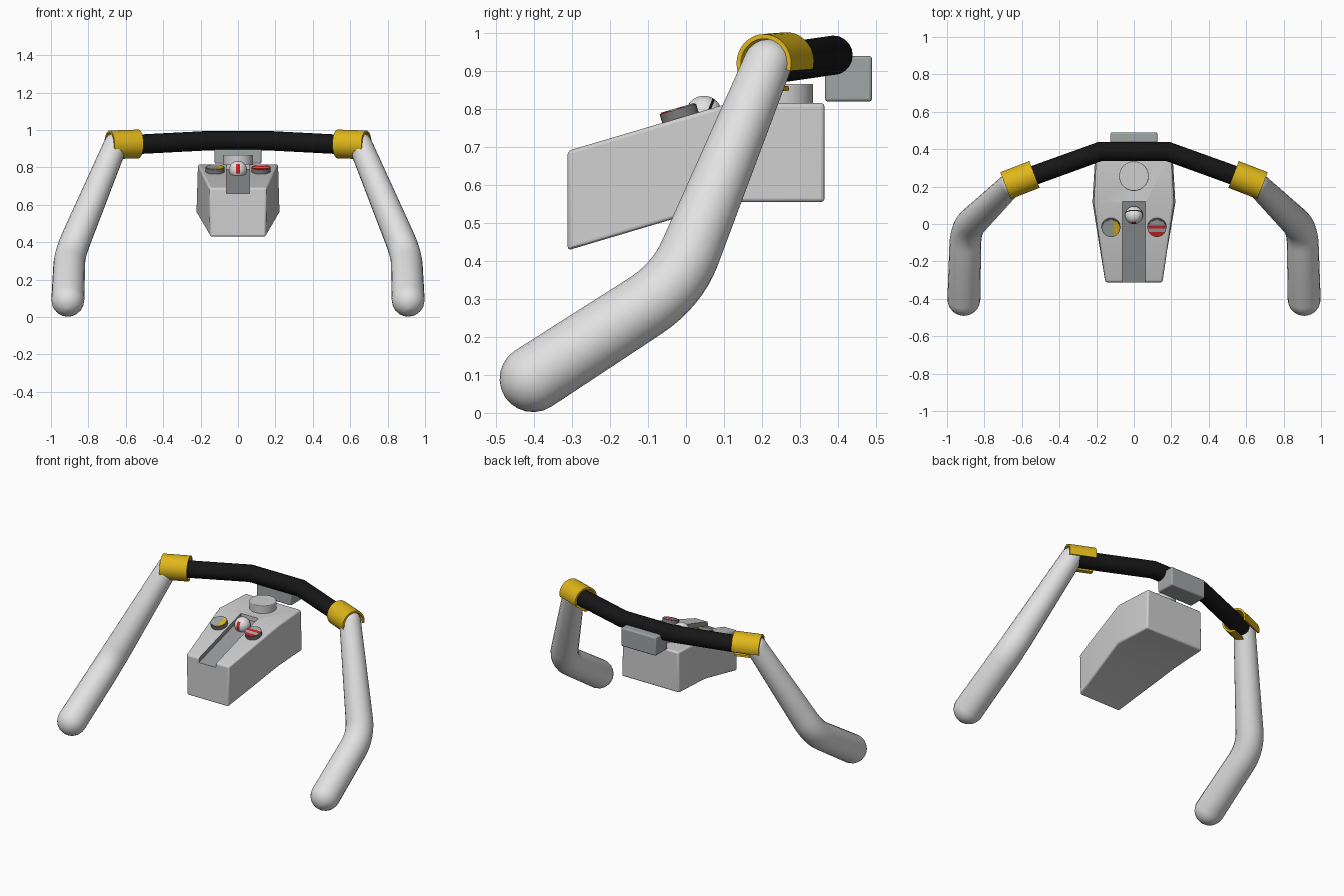
import bpy, bmesh, math
from mathutils import Vector, Matrix

if "Cube" in bpy.data.objects:
    bpy.data.objects.remove(bpy.data.objects["Cube"])


def material(name, r, g, b):
    m = bpy.data.materials.new(name)
    m.use_nodes = True
    m.diffuse_color = (r, g, b, 1)
    m.node_tree.nodes["Principled BSDF"].inputs["Base Color"].default_value = (r, g, b, 1)
    return m


WHITE = material("white", 0.76, 0.76, 0.76)
GREY = material("light grey", 0.62, 0.62, 0.62)
GROOVE = material("groove grey", 0.3, 0.31, 0.32)
STEEL = material("steel grey", 0.35, 0.38, 0.38)
YELLOW = material("yellow", 0.74, 0.47, 0.01)
BLACK = material("black", 0.008, 0.008, 0.008)
RED = material("red", 0.65, 0.015, 0.015)
DARK = material("dial grey", 0.2, 0.2, 0.2)


def activate(obj):
    bpy.ops.object.select_all(action='DESELECT')
    obj.select_set(True)
    bpy.context.view_layer.objects.active = obj


def finish(bm, name, mats, angle=30):
    bmesh.ops.recalc_face_normals(bm, faces=bm.faces)
    mesh = bpy.data.meshes.new(name)
    bm.to_mesh(mesh)
    bm.free()
    for m in mats:
        mesh.materials.append(m)
    obj = bpy.data.objects.new(name, mesh)
    bpy.context.collection.objects.link(obj)
    activate(obj)
    bpy.ops.object.shade_smooth_by_angle(angle=math.radians(angle))
    return obj


def bevel(obj, width):
    mod = obj.modifiers.new("Bevel", 'BEVEL')
    mod.width = width
    mod.segments = 3
    activate(obj)
    bpy.ops.object.modifier_apply(modifier=mod.name)


def loft(sections):
    """Join matching closed sections with quads and cap both ends."""
    bm = bmesh.new()
    rings = [[bm.verts.new(p) for p in s] for s in sections]
    n = len(rings[0])
    for a, b in zip(rings, rings[1:]):
        for i in range(n):
            bm.faces.new((a[i], a[(i + 1) % n], b[(i + 1) % n], b[i]))
    bm.faces.new(rings[0])
    bm.faces.new(rings[-1])
    return bm


def tube(name, points, mat):
    """Sweep a round section along (position, radius) pairs."""
    curve = bpy.data.curves.new(name, 'CURVE')
    curve.dimensions = '3D'
    curve.bevel_depth = 1
    curve.bevel_resolution = 8
    curve.use_fill_caps = True
    sp = curve.splines.new('POLY')
    sp.points.add(len(points) - 1)
    for p, (co, r) in zip(sp.points, points):
        p.co = (*co, 1)
        p.radius = r
    curve.materials.append(mat)
    obj = bpy.data.objects.new(name, curve)
    bpy.context.collection.objects.link(obj)
    activate(obj)
    bpy.ops.object.convert(target='MESH')
    bpy.ops.object.shade_smooth_by_angle(angle=math.radians(40))


def dome(centre, outward, r):
    steps = [math.radians(a) for a in (0, 15, 30, 45, 60, 75, 87)]
    return [(centre + outward * r * math.sin(a), r * math.cos(a)) for a in steps]


def split(bm, co, normal):
    bmesh.ops.bisect_plane(bm, geom=bm.verts[:] + bm.edges[:] + bm.faces[:],
                           plane_co=co, plane_no=normal)


# Side arms and the open clips that join them to the bar
for side, s in (("left", 1), ("right", -1)):
    foot = Vector((s * 0.91, -0.403, 0.09))
    knee = Vector((s * 0.9, -0.025, 0.335))
    top = Vector((s * 0.655, 0.215, 0.92))
    low, high = (knee - foot).normalized(), (top - knee).normalized()
    a, b = knee - low * 0.1, knee + high * 0.1
    bend = []
    for i in range(9):
        t = i / 8
        bend.append((a * (1 - t) ** 2 + knee * 2 * t * (1 - t) + b * t * t, 0.085 - 0.004 * t))
    tube(side + "_arm", dome(foot, -low, 0.088)[::-1] + bend + dome(top, high, 0.064), WHITE)

    axis = Vector((s * 0.93, -0.36, -0.03)).normalized()
    back = Vector((s * 0.36, 0.93, 0)).normalized()
    up = Vector((0, 0, 1))
    mid = Vector((s * 0.61, 0.235, 0.923))
    sections = []
    for i in range(33):
        t = math.radians(-15 + 290 * i / 32)
        out = back * math.cos(t) + up * math.sin(t)
        sections.append([mid + axis * h + out * r
                         for h, r in ((-0.083, 0.065), (-0.083, 0.077), (0.083, 0.077), (0.083, 0.065))])
    finish(loft(sections), side + "_clip", [YELLOW])

# Black cross bar
half = [(0.18, 0.388, 0.942), (0.64, 0.222, 0.918)]
path = [(-x, y, z) for x, y, z in half[::-1]] + half
tube("cross_bar", [(Vector(p), 0.052) for p in path], BLACK)


# Wedge shaped console
def station(y, bottom, top, low_half, top_half):
    return [(-low_half, y, bottom), (low_half, y, bottom), (top_half, y, top), (-top_half, y, top)]


console = finish(loft([station(-0.312, 0.428, 0.69, 0.148, 0.153),
                       station(0.115, 0.555, 0.816, 0.222, 0.214),
                       station(0.365, 0.555, 0.816, 0.207, 0.2)]), "console", [GREY, GROOVE])
bevel(console, 0.01)

# Sloping groove cut into the console top
cutter = finish(loft([station(-0.4, 0.636, 0.9, 0.062, 0.062),
                      station(0.12, 0.788, 0.9, 0.062, 0.062)]), "groove_cutter", [])
cutter.hide_render = True
cut = console.modifiers.new("Groove", 'BOOLEAN')
cut.operation = 'DIFFERENCE'
cut.solver = 'EXACT'
cut.object = cutter
activate(console)
bpy.ops.object.modifier_apply(modifier=cut.name)
bpy.data.objects.remove(cutter)
for f in console.data.polygons:
    c = f.center
    if abs(c.x) < 0.063 and c.y < 0.122 and c.z > 0.6 and f.normal.y > -0.35:
        f.material_index = 1
bpy.ops.object.shade_smooth_by_angle(angle=math.radians(30))

# Round knob on the flat part of the console
bm = bmesh.new()
bmesh.ops.create_cone(bm, cap_ends=True, segments=40, radius1=0.079, radius2=0.079, depth=0.07,
                      matrix=Matrix.Translation((0, 0.256, 0.831)))
bevel(finish(bm, "round_knob", [GREY]), 0.004)

# Box behind the bar
bm = bmesh.new()
bmesh.ops.create_cube(bm, size=1, matrix=Matrix.Translation((0, 0.428, 0.88))
                      @ Matrix.Diagonal((0.25, 0.124, 0.12, 1)))
bevel(finish(bm, "rear_box", [STEEL]), 0.008)

# Ball with a dark seam and a red mark
bm = bmesh.new()
bmesh.ops.create_uvsphere(bm, u_segments=32, v_segments=20, radius=0.048)
seam = Vector((0, 0.93, -0.37))
for d in (0.006, 0.013):
    split(bm, seam * d, seam)
for d in (-0.01, 0.01):
    split(bm, (d, 0, 0), (1, 0, 0))
for d in (-0.02, 0.032):
    split(bm, (0, 0, d), (0, 0, 1))
for f in bm.faces:
    c = f.calc_center_median()
    if 0.006 < c.dot(seam) < 0.013:
        f.material_index = 1
    elif abs(c.x) < 0.01 and -0.02 < c.z < 0.032 and c.y < 0:
        f.material_index = 2
ball = finish(bm, "ball", [WHITE, BLACK, RED], 60)
ball.location = (0, 0.047, 0.787)

# Tilted dials with coloured faces
tilt = Matrix.Rotation(math.atan(0.295), 4, 'X')
for side, s in (("left", 1), ("right", -1)):
    place = Matrix.Translation((s * 0.123, -0.017, 0.785)) @ tilt
    bm = bmesh.new()
    bmesh.ops.create_cone(bm, cap_ends=True, segments=32, radius1=0.05, radius2=0.05, depth=0.032)
    finish(bm, side + "_dial", [DARK]).matrix_world = place

    bm = bmesh.new()
    bmesh.ops.create_cone(bm, cap_ends=True, segments=32, radius1=0.046, radius2=0.046, depth=0.004,
                          matrix=Matrix.Translation((0, 0, 0.017)))
    if s > 0:
        for d in (-0.022, -0.002, 0.016):
            split(bm, (0, d, 0), (0, 1, 0))
    else:
        split(bm, (0.016, 0, 0), (1, 0, 0))
    for f in bm.faces:
        c = f.calc_center_median()
        if s > 0:
            f.material_index = 1 if c.y < -0.022 or -0.002 < c.y < 0.016 else 0
        else:
            f.material_index = 2 if c.x > 0.016 else 0
    finish(bm, side + "_dial_face", [STEEL, RED, YELLOW]).matrix_world = place
